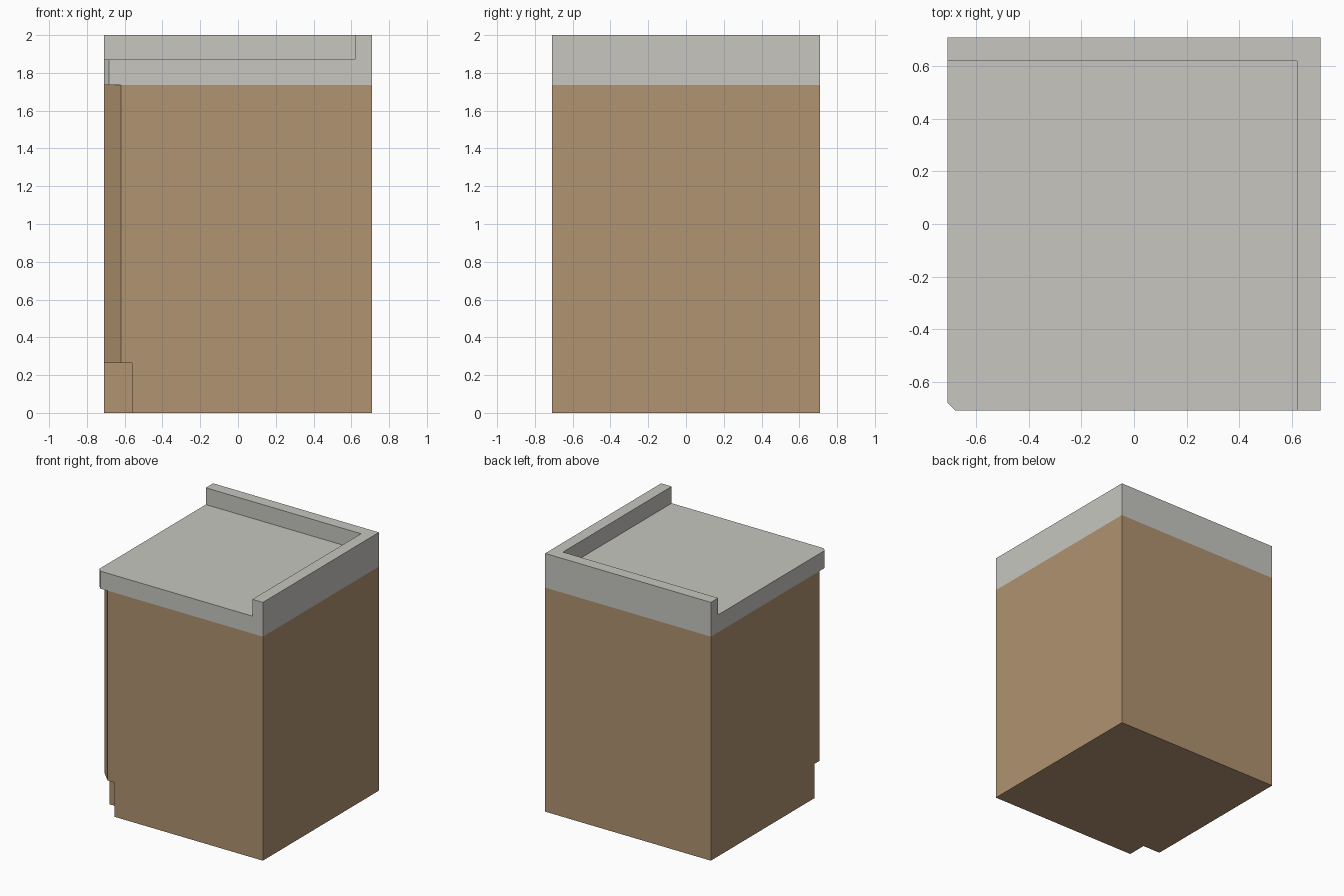
import bpy, bmesh

if "Cube" in bpy.data.objects:
    bpy.data.objects.remove(bpy.data.objects["Cube"])

H = 0.71            # half width and half depth
T = 0.62            # inner edge of the raised lip
Z_KICK, Z_BODY, Z_TOP, Z_LIP = 0.265, 1.735, 1.87, 2.0


def material(name, srgb):
    m = bpy.data.materials.new(name)
    lin = [((c / 255 + 0.055) / 1.055) ** 2.4 for c in srgb]
    m.diffuse_color = (*lin, 1)
    m.use_nodes = True
    m.node_tree.nodes["Principled BSDF"].inputs["Base Color"].default_value = m.diffuse_color
    return m


def prism(name, outline, z0, z1, mat, bottom=True, top=True):
    """Extrude a counter-clockwise outline from z0 to z1."""
    bm = bmesh.new()
    lo = [bm.verts.new((x, y, z0)) for x, y in outline]
    hi = [bm.verts.new((x, y, z1)) for x, y in outline]
    n = len(outline)
    for i in range(n):
        j = (i + 1) % n
        bm.faces.new((lo[i], lo[j], hi[j], hi[i]))
    if bottom:
        bm.faces.new(lo[::-1])
    if top:
        bm.faces.new(hi)
    me = bpy.data.meshes.new(name)
    bm.to_mesh(me)
    bm.free()
    me.materials.append(mat)
    ob = bpy.data.objects.new(name, me)
    bpy.context.collection.objects.link(ob)
    return ob


def cut_corner(c, inner=()):
    """Square outline whose front left corner is cut by c."""
    return [(-H + c, -H), (H, -H), (H, H), (-H, H), (-H, -H + c), *inner]


wood = material("wood brown", (176, 147, 112))
stone = material("stone grey", (199, 198, 192))

# Base with a square toe notch at the front left corner
prism("cabinet_base", cut_corner(0.15, [(-H + 0.15, -H + 0.15)]),
      0, Z_KICK, wood, top=False)
# Cabinet body with a chamfered front left corner
prism("cabinet_body", cut_corner(0.09), Z_KICK, Z_BODY, wood, top=False)
# Worktop overhanging the chamfer
prism("worktop", cut_corner(0.028), Z_BODY, Z_TOP, stone)
# L-shaped raised lip along the back and right side
prism("raised_lip",
      [(T, -H), (H, -H), (H, H), (-H, H), (-H, T), (T, T)],
      Z_TOP, Z_LIP, stone, bottom=False)
